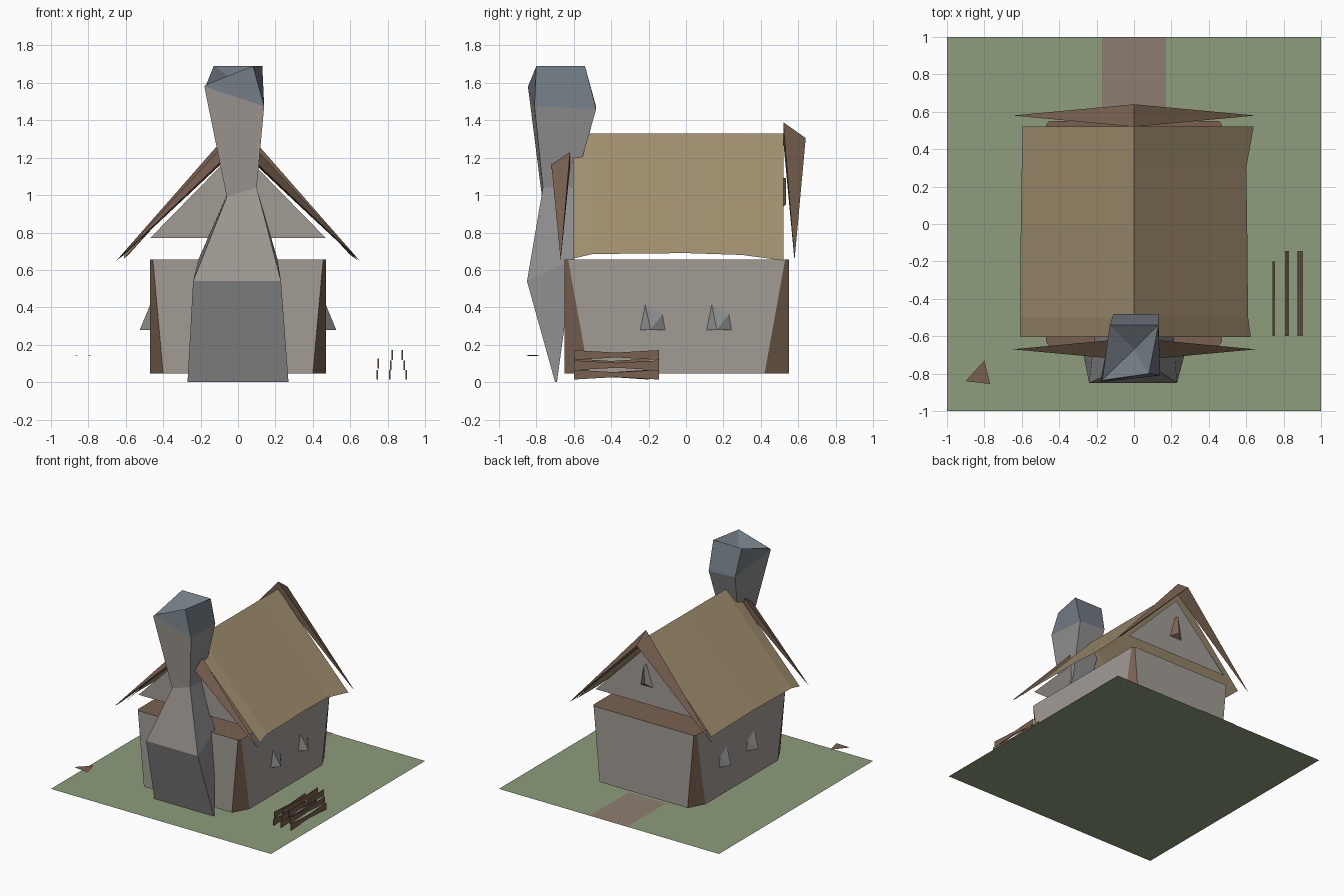
import bpy

if "Cube" in bpy.data.objects:
    bpy.data.objects.remove(bpy.data.objects["Cube"])

def mat(name, *rgb):
    m = bpy.data.materials.new(name)
    m.diffuse_color = (*rgb, 1)
    m.use_nodes = True
    m.node_tree.nodes["Principled BSDF"].inputs["Base Color"].default_value = m.diffuse_color
    return m

STONE = mat("stone", .36, .33, .30)
WOOD = mat("timber", .19, .12, .08)
THATCH = mat("thatch", .36, .28, .16)
GRASS = mat("grass", .27, .34, .20)
PATH = mat("path", .27, .21, .17)
SLATE = mat("slate", .17, .20, .23)
GREY = mat("grey stone", .27, .27, .27)

def mesh(name, verts, faces, mats, idx=None):
    me = bpy.data.meshes.new(name)
    me.from_pydata(verts, [], faces)
    for m in mats:
        me.materials.append(m)
    if idx:
        for p, i in zip(me.polygons, idx):
            p.material_index = i
    me.update()
    ob = bpy.data.objects.new(name, me)
    bpy.context.collection.objects.link(ob)
    return ob

def loft(name, rings, mats, idx=None):
    """Join equal-sized rings of points, capped at both ends (caps come last)."""
    n = len(rings[0])
    verts = [v for r in rings for v in r]
    faces = [(k*n+i, k*n+(i+1) % n, (k+1)*n+(i+1) % n, (k+1)*n+i)
             for k in range(len(rings)-1) for i in range(n)]
    faces += [tuple(reversed(range(n))), tuple(range(len(verts)-n, len(verts)))]
    return mesh(name, verts, faces, mats, idx)

def rect(name, x0, x1, y0, y1, z, m):
    return mesh(name, [(x0, y0, z), (x1, y0, z), (x1, y1, z), (x0, y1, z)],
                [(0, 1, 2, 3)], [m])

# ground and path
rect("ground", -1, 1, -1, 1, 0, GRASS)
rect("path", -.17, .17, .5, 1, .004, PATH)

# house walls: corners cut wide at the bottom and narrow at the top
def octagon(cx, cy, z):
    X, y0, y1 = .47, -.65, .55
    return [(-X+cx, y0, z), (X-cx, y0, z), (X, y0+cy, z), (X, y1-cy, z),
            (X-cx, y1, z), (-X+cx, y1, z), (-X, y1-cy, z), (-X, y0+cy, z)]

loft("house_walls", [octagon(.07, .13, .045), octagon(.015, .02, .655)],
     [STONE, WOOD], [0, 1, 0, 1, 0, 1, 0, 1, 1, 1])

# gable ends
for name, y in (("front_gable", -.62), ("back_gable", .5)):
    mesh(name, [(-.47, y, .77), (.47, y, .77), (0, y, 1.25)], [(0, 1, 2)], [STONE])

# thatched roof: two sheets with slightly wavy eaves
ys = (-.605, -.5, 0, .3, .52)
ridge = (1.315, 1.33, 1.33, 1.33, 1.33)
for name, s, ex, ez in (
        ("roof_right", 1, (.625, .61, .605, .60, .64), (.66, .685, .69, .68, .65)),
        ("roof_left", -1, (.61, .61, .605, .60, .595), (.66, .685, .69, .68, .67))):
    v = [(0, y, z) for y, z in zip(ys, ridge)]
    v += [(s*x, y, z) for x, y, z in zip(ex, ys, ez)]
    mesh(name, v, [(i, i+5, i+6, i+1) for i in range(4)], [THATCH])

# bargeboards: triangular section at the apex, pinched at the tips
for name, yi, yo, yt, zt in (("front_bargeboard", -.61, -.73, -.67, 1.35),
                             ("back_bargeboard", .52, .64, .58, 1.39)):
    v = [(0, yi, zt), (0, yo, zt-.085), (0, yi, zt-.10),
         (.65, yt, .65), (-.65, yt, .65), (.61, yt, .68), (-.61, yt, .68)]
    f = [(0, 1, 3), (1, 2, 5, 3), (2, 0, 3, 5),
         (1, 0, 4), (2, 1, 4, 6), (0, 2, 6, 4)]
    mesh(name, v, f, [WOOD])

# side windows: little wedge hoods on both walls
for s in (1, -1):
    for k, y in enumerate((-.18, .175)):
        v = [(s*.465, y-.04, .425), (s*.465, y+.06, .37), (s*.465, y+.075, .28),
             (s*.465, y-.07, .28), (s*.525, y-.01, .28)]
        mesh(f"side_window_{'right' if s > 0 else 'left'}_{k}", v,
             [(0, 1, 4), (1, 2, 4), (2, 3, 4), (3, 0, 4)], [GREY])

# gable window at the back
mesh("gable_window", [(-.05, .5, .92), (.06, .5, .92), (.01, .5, 1.1), (.0, .535, .95),
                      (.01, .535, 1.09)],
     [(0, 1, 3), (0, 3, 4, 2), (1, 2, 4, 3)], [WOOD, GREY], [0, 1, 0])

# chimney: flared hearth, narrow neck, wider slate top with a hollow
hearth = [(-.27, -.70, 0), (.27, -.70, 0), (.27, -.69, 0), (-.27, -.69, 0)]
belly = [(-.24, -.85, .54), (.23, -.85, .54), (.21, -.60, .66), (-.21, -.60, .66)]
neck = [(-.06, -.77, .99), (.10, -.765, 1.04), (.10, -.60, 1.04), (-.06, -.60, 1.0)]
flare = [(-.18, -.845, 1.58), (.14, -.81, 1.475), (.13, -.48, 1.46), (-.11, -.48, 1.47)]
rim = [(-.17, -.835, 1.59), (.08, -.80, 1.69), (.13, -.54, 1.69), (-.13, -.54, 1.69)]
loft("chimney", [hearth, belly, neck, flare], [STONE, GREY],
     [1, 1, 1, 1, 0, 1, 1, 1, 0, 1, 1, 1, 1, 1])
v = flare + rim + [(0, -.67, 1.6)]
mesh("chimney_top", v, [(i, (i+1) % 4, 4+(i+1) % 4, 4+i) for i in range(4)] +
     [(4+i, 4+(i+1) % 4, 8) for i in range(4)], [SLATE])

# three low fence panels made of pinched rails
for p, (x, lean, zs) in enumerate(((.74, .1, (.04, .10)), (.805, .13, (.04, .09, .145)),
                                   (.908, -.2, (.04, .09, .145)))):
    y1 = -.20 if p == 0 else -.145
    for k, z in enumerate(zs):
        px = x + lean*z
        section = [(y, h) for y, h in ((-.60, .026), ((y1-.6)/2, .013), (y1, .026))]
        rings = [[(px-.004, y, z-h), (px+.004, y, z-h), (px+.004, y, z+h), (px-.004, y, z+h)]
                 for y, h in section]
        loft(f"fence_rail_{p}_{k}", rings, [WOOD])

# small signboard chip on the left
mesh("loose_board", [(-.90, -.84, .145), (-.77, -.855, .14), (-.80, -.73, .142)],
     [(0, 1, 2)], [WOOD])
